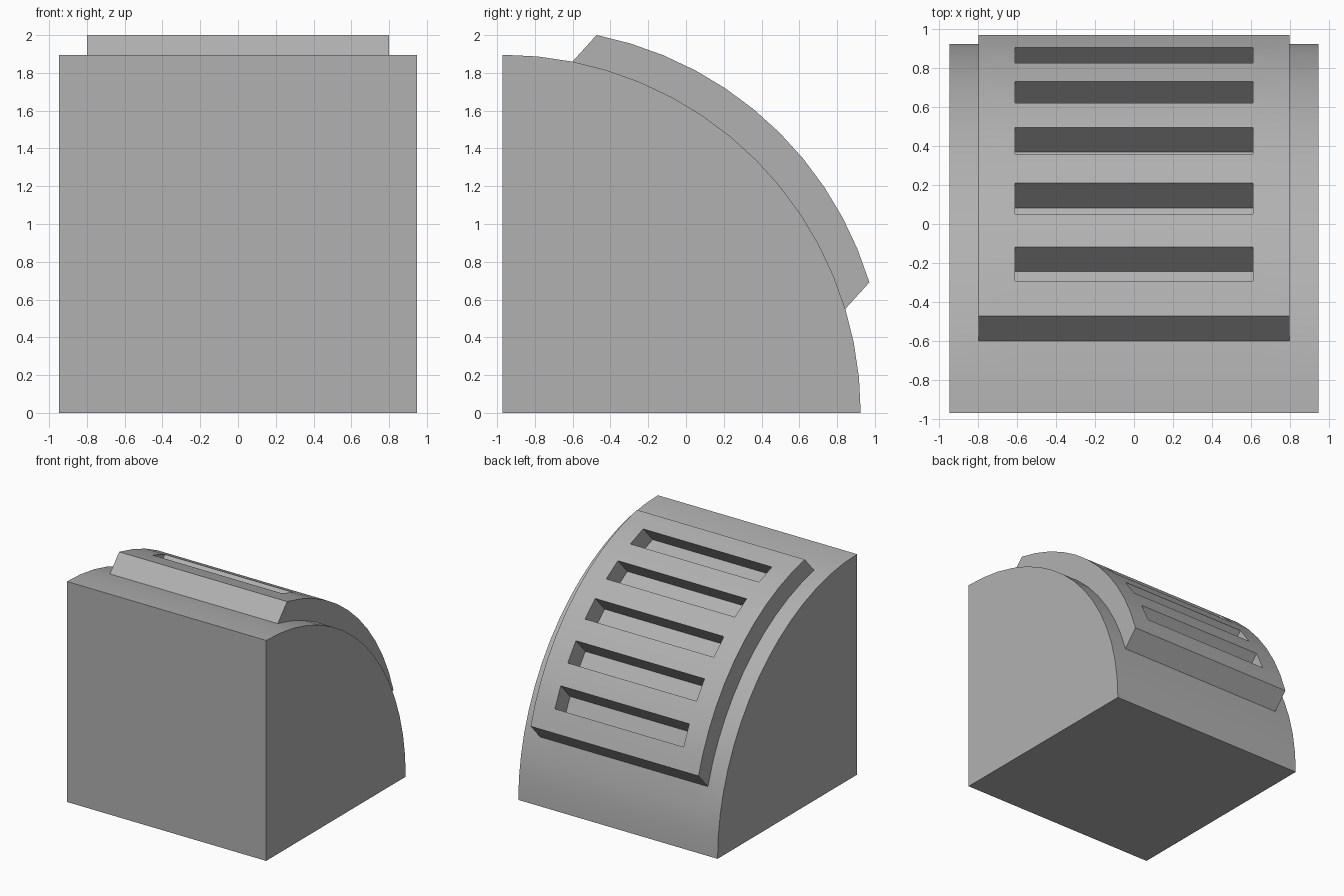
import bpy, bmesh
from math import sin, cos, pi, radians
from mathutils import Vector

if "Cube" in bpy.data.objects:
    bpy.data.objects.remove(bpy.data.objects["Cube"])

R = 1.896            # radius of the quarter-round body
CY = -0.971          # y of the arc centre (the flat front)
SEGS = 16            # arc segments over 90 degrees
HALF, PANEL, SLOT = 0.948, 0.799, 0.612   # half widths: body, raised panel, slots
FIRST, LAST = 3, 14  # arc segments covered by the panel
RISE = 0.19          # panel height
XS = [-HALF, -PANEL, -SLOT, SLOT, PANEL, HALF]

bm = bmesh.new()

# curved skin as a grid: rows along the arc, columns across x
rows = []
for i in range(SEGS + 1):
    a = i * pi / 2 / SEGS
    rows.append([bm.verts.new((x, CY + R * cos(a), R * sin(a))) for x in XS])
panel_faces = []
for i in range(SEGS):
    for j in range(len(XS) - 1):
        f = bm.faces.new((rows[i][j], rows[i + 1][j], rows[i + 1][j + 1], rows[i][j + 1]))
        on_panel = FIRST <= i < LAST and 1 <= j <= 3
        is_slot = j == 2 and (i - FIRST) % 2 == 1
        if on_panel and not is_slot:
            panel_faces.append(f)

# flat sides, front and bottom
left = bm.verts.new((-HALF, CY, 0))
right = bm.verts.new((HALF, CY, 0))
bm.faces.new([left] + [r[0] for r in rows])
bm.faces.new([right] + [r[-1] for r in rows])
bm.faces.new([left] + rows[-1] + [right])
bm.faces.new([left] + rows[0] + [right])

# slotted panel pushed straight out along its middle direction
mid = (FIRST + LAST) / 2 * pi / 2 / SEGS
out = bmesh.ops.extrude_face_region(bm, geom=panel_faces)
moved = [g for g in out["geom"] if isinstance(g, bmesh.types.BMVert)]
bmesh.ops.translate(bm, verts=moved, vec=Vector((0, cos(mid), sin(mid))) * RISE)
old = [f for f in panel_faces if f.is_valid]
if old:
    bmesh.ops.delete(bm, geom=old, context='FACES')
bmesh.ops.recalc_face_normals(bm, faces=bm.faces[:])

mesh = bpy.data.meshes.new("vented_quarter_round")
bm.to_mesh(mesh)
bm.free()
body = bpy.data.objects.new("vented_quarter_round", mesh)
bpy.context.collection.objects.link(body)

# mid grey finish
grey = bpy.data.materials.new("mid_grey")
grey.diffuse_color = (0.44, 0.44, 0.44, 1)
grey.use_nodes = True
grey.node_tree.nodes["Principled BSDF"].inputs["Base Color"].default_value = grey.diffuse_color
mesh.materials.append(grey)

bpy.context.view_layer.objects.active = body
body.select_set(True)
bpy.ops.object.shade_smooth_by_angle(angle=radians(30))
